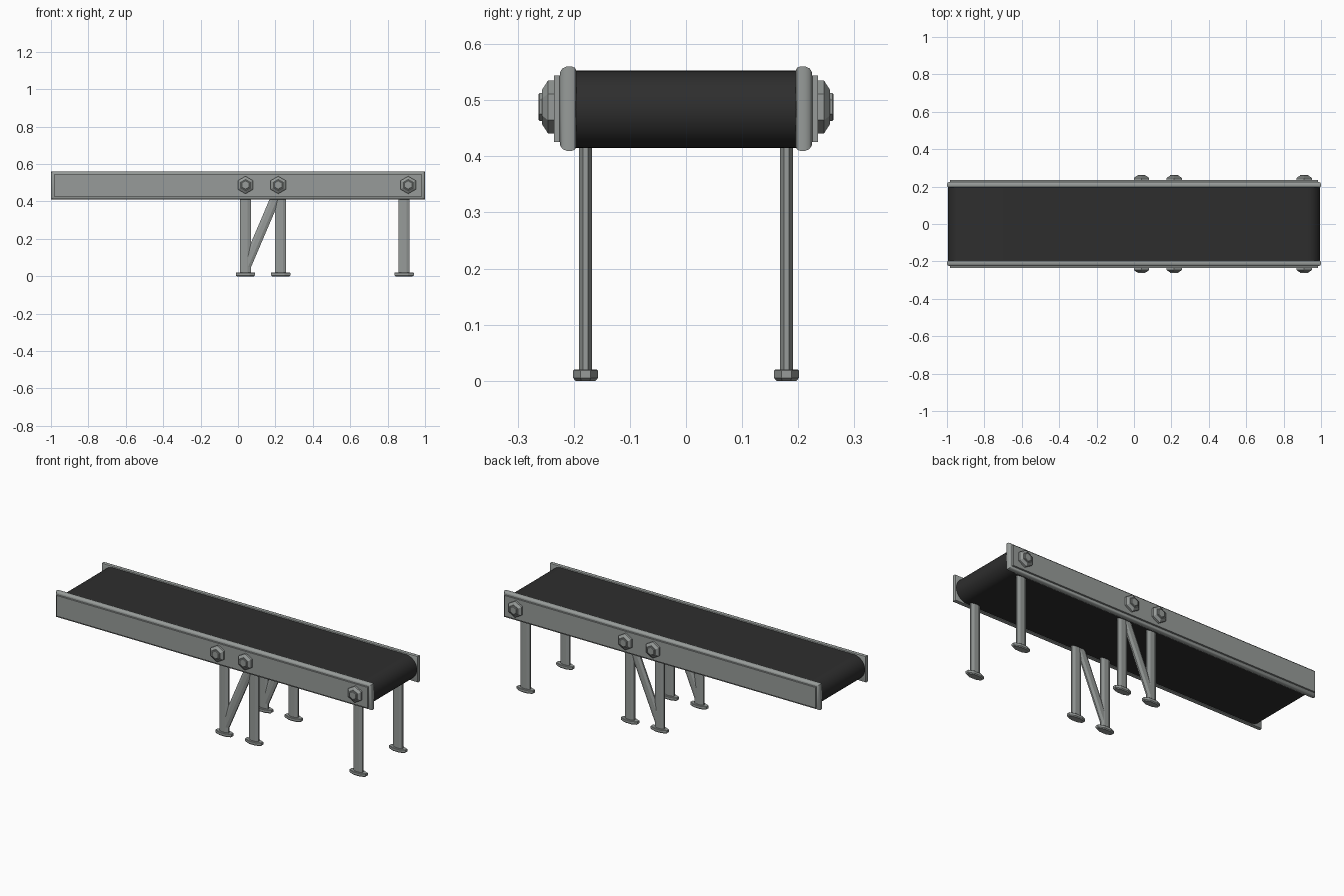
import bpy
import math

cube = bpy.data.objects.get("Cube")
if cube:
    bpy.data.objects.remove(cube, do_unlink=True)


def make_material(name, colour):
    mat = bpy.data.materials.new(name)
    mat.use_nodes = True
    mat.diffuse_color = (*colour, 1)
    mat.node_tree.nodes["Principled BSDF"].inputs["Base Color"].default_value = (*colour, 1)
    return mat


steel = make_material("grey steel", (0.31, 0.33, 0.32))
rubber = make_material("black rubber", (0.027, 0.027, 0.027))


def loft(name, rings, mat, smooth=None):
    """Join equal rings of points into a capped solid."""
    n = len(rings[0])
    verts = [p for ring in rings for p in ring]
    faces = [tuple(range(n)), tuple(range(len(verts) - n, len(verts)))]
    for k in range(len(rings) - 1):
        for i in range(n):
            a, b = k * n + i, k * n + (i + 1) % n
            faces.append((a, b, b + n, a + n))
    mesh = bpy.data.meshes.new(name)
    mesh.from_pydata(verts, [], faces)
    mesh.materials.append(mat)
    obj = bpy.data.objects.new(name, mesh)
    bpy.context.collection.objects.link(obj)
    # Point every face outwards
    bpy.ops.object.select_all(action="DESELECT")
    obj.select_set(True)
    bpy.context.view_layer.objects.active = obj
    bpy.ops.object.mode_set(mode="EDIT")
    bpy.ops.mesh.select_all(action="SELECT")
    bpy.ops.mesh.normals_make_consistent(inside=False)
    bpy.ops.object.mode_set(mode="OBJECT")
    if smooth:
        bpy.ops.object.shade_smooth_by_angle(angle=math.radians(smooth))
    return obj


def octagon(x, y, z, half_x, half_y):
    """Flat-sided octagon, stretched to the given half widths."""
    ring = []
    for i in range(8):
        a = math.pi * (i + 0.5) / 4
        r = 1 / math.cos(math.pi / 8)
        ring.append((x + half_x * r * math.cos(a), y + half_y * r * math.sin(a), z))
    return ring


def hexagon(x, y, z, radius):
    """Upright hexagon with a corner on top."""
    return [(x + radius * math.sin(math.pi * i / 3), y,
             z + radius * math.cos(math.pi * i / 3)) for i in range(6)]


def rectangle(y, inset):
    x, low, high = 1 - inset, 0.41 + inset, 0.56 - inset
    return [(-x, y, low), (x, y, low), (x, y, high), (-x, y, high)]


# Belt: a long loop with half-round ends
BELT_R, BELT_Z, STEPS = 0.069, 0.484, 20
profile = []
for end in (1, -1):
    for i in range(STEPS + 1):
        a = math.pi * (i / STEPS - 0.5)
        profile.append((end * (0.995 - BELT_R + BELT_R * math.cos(a)),
                        BELT_Z + end * BELT_R * math.sin(a)))
loft("belt", [[(x, y, z) for x, z in profile] for y in (-0.199, 0.199)], rubber, 30)

# Rail section as (distance from middle, inset), rounded edge then outer panel
RAIL = [(0.195, 0.008), (0.198, 0.002), (0.203, 0), (0.213, 0), (0.220, 0.003),
        (0.224, 0.009), (0.225, 0.016), (0.235, 0.016)]
LEGS = {"inner": 0.04, "middle": 0.228, "end": 0.888}
BOLTS = {"inner": 0.04, "middle": 0.215, "end": 0.91}
LEG_Y = 0.179

for side, s in (("left_side", -1), ("right_side", 1)):
    label = "front" if s < 0 else "back"
    loft(f"{label}_rail", [rectangle(s * y, inset) for y, inset in RAIL], steel, 35)

    # Chamfered nuts with a bolt tip
    for place, x in BOLTS.items():
        nut = [(0.23, 0.047), (0.246, 0.047), (0.257, 0.030)]
        tip = [(0.25, 0.025), (0.261, 0.025), (0.263, 0.022)]
        for part, steps in (("nut", nut), ("bolt_tip", tip)):
            loft(f"{label}_{place}_{part}",
                 [hexagon(x, s * y, 0.488, r) for y, r in steps], steel)

    # Legs and their feet
    for place, x in LEGS.items():
        loft(f"{label}_{place}_leg",
             [octagon(x, s * LEG_Y, z, 0.029, 0.0115) for z in (0.01, 0.45)], steel)
        foot = [(0, 0.046, 0.018), (0.005, 0.052, 0.022), (0.018, 0.052, 0.022),
                (0.02, 0.050, 0.020)]
        loft(f"{label}_{place}_foot",
             [octagon(x, s * LEG_Y, z, hx, hy) for z, hx, hy in foot], steel)

    # Slanted brace between the two close legs
    loft(f"{label}_brace",
         [octagon(0.04, s * LEG_Y, 0.045, 0.028, 0.011),
          octagon(0.212, s * LEG_Y, 0.447, 0.028, 0.011)], steel)
